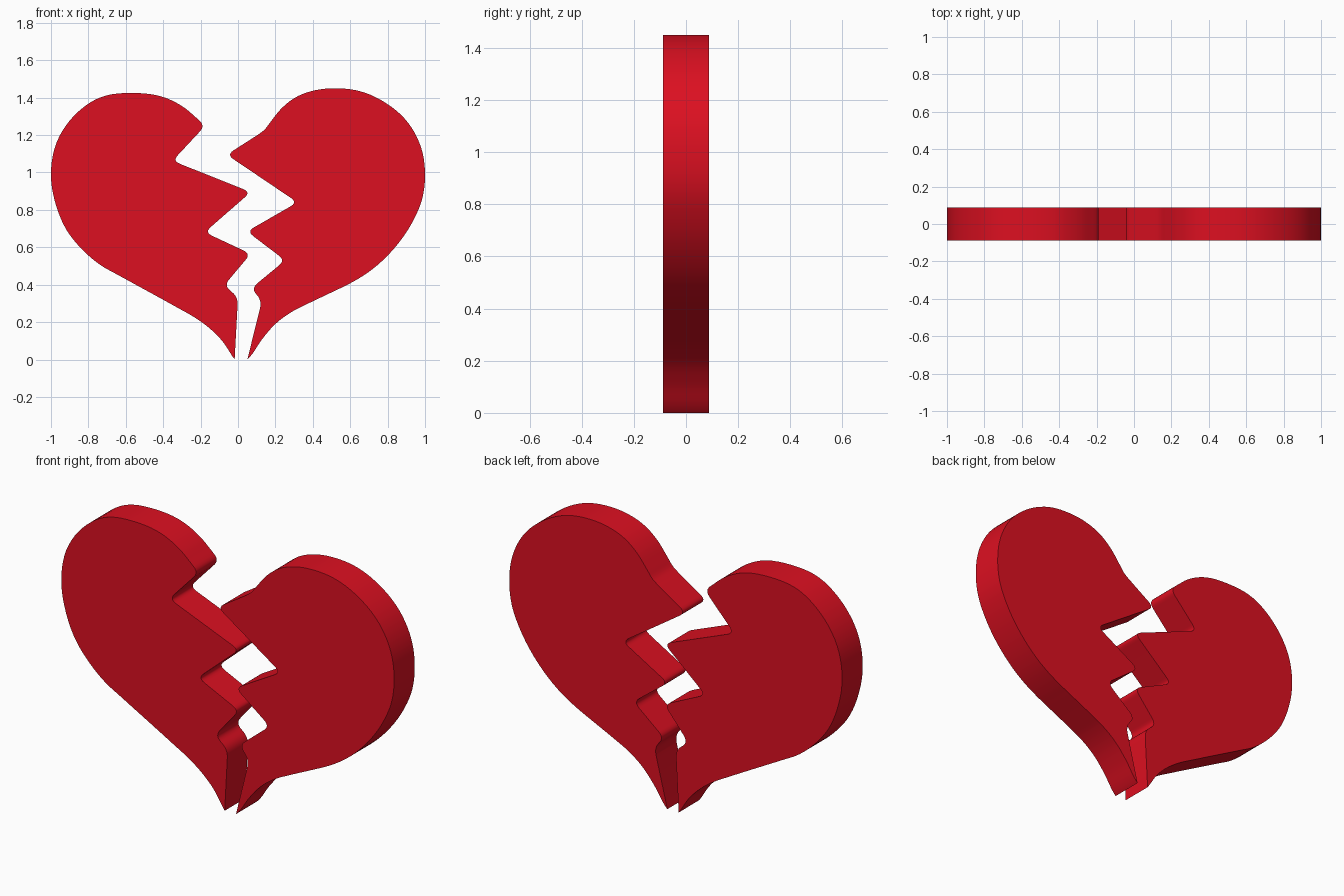
import bpy, bmesh
from mathutils import Vector
from mathutils.geometry import interpolate_bezier

if "Cube" in bpy.data.objects:
    bpy.data.objects.remove(bpy.data.objects["Cube"])

HALF_T = 0.0885

red = bpy.data.materials.new("red")
red.diffuse_color = (0.72, 0.005, 0.015, 1)
red.use_nodes = True
red.node_tree.nodes["Principled BSDF"].inputs["Base Color"].default_value = red.diffuse_color


def smooth_path(pts, steps=5):
    """Smooth curve through the points, ends left free."""
    p = [Vector(q) for q in pts]
    tan = [(p[1] - p[0]).normalized()]
    for i in range(1, len(p) - 1):
        a, b = p[i] - p[i - 1], p[i + 1] - p[i]
        tan.append((a.normalized() * b.length + b.normalized() * a.length).normalized())
    tan.append((p[-1] - p[-2]).normalized())
    out = []
    for i in range(len(p) - 1):
        h = (p[i + 1] - p[i]).length / 3
        seg = interpolate_bezier(p[i], p[i] + tan[i] * h, p[i + 1] - tan[i + 1] * h, p[i + 1], steps + 1)
        out += [Vector(v[:2]) for v in seg[:-1]]
    return out + [p[-1]]


def rounded_corners(before, pts, after, cut=0.042, steps=6):
    """Zigzag with every corner rounded off."""
    p = [Vector(before)] + [Vector(q) for q in pts] + [Vector(after)]
    out = []
    for i in range(1, len(p) - 1):
        v = p[i]
        a = v + (p[i - 1] - v).normalized() * cut
        b = v + (p[i + 1] - v).normalized() * cut
        for k in range(steps + 1):
            t = k / steps
            out.append(a * (1 - t) ** 2 + v * 2 * t * (1 - t) + b * t * t)
    return out


def heart_half(name, lobe, crack):
    outline = smooth_path(lobe) + rounded_corners(lobe[-1], crack, lobe[0])
    bm = bmesh.new()
    face = bm.faces.new([bm.verts.new((q.x, -HALF_T, q.y)) for q in outline])
    ext = bmesh.ops.extrude_face_region(bm, geom=[face], use_keep_orig=True)
    moved = [g for g in ext["geom"] if isinstance(g, bmesh.types.BMVert)]
    bmesh.ops.translate(bm, verts=moved, vec=(0, 2 * HALF_T, 0))
    bmesh.ops.recalc_face_normals(bm, faces=bm.faces)
    mesh = bpy.data.meshes.new(name)
    bm.to_mesh(mesh)
    bm.free()
    mesh.materials.append(red)
    ob = bpy.data.objects.new(name, mesh)
    bpy.context.collection.objects.link(ob)
    bpy.ops.object.select_all(action='DESELECT')
    ob.select_set(True)
    bpy.context.view_layer.objects.active = ob
    bpy.ops.object.shade_smooth_by_angle(angle=0.6)


# left half: outer lobe from crack top to tip, crack from tip back up
heart_half("left_heart_half",
           [(-0.22, 1.29), (-0.285, 1.345), (-0.39, 1.4), (-0.56, 1.425), (-0.74, 1.4),
            (-0.87, 1.31), (-0.97, 1.16), (-1, 0.99), (-0.97, 0.815), (-0.915, 0.69),
            (-0.825, 0.58), (-0.72, 0.495), (-0.66, 0.462), (-0.32, 0.275), (-0.24, 0.23),
            (-0.15, 0.165), (-0.085, 0.1), (-0.025, 0.01), (-0.018, 0)],
           [(0.0, 0.335), (-0.075, 0.395), (0.068, 0.565), (-0.178, 0.68),
            (0.068, 0.895), (-0.35, 1.062), (-0.175, 1.25)])

# right half
heart_half("right_heart_half",
           [(0.11, 1.204), (0.14, 1.227), (0.17, 1.265), (0.235, 1.345), (0.305, 1.4),
            (0.41, 1.439), (0.52, 1.45), (0.65, 1.435), (0.785, 1.375), (0.91, 1.265),
            (0.98, 1.13), (1, 0.99), (0.985, 0.86), (0.93, 0.73), (0.84, 0.6),
            (0.715, 0.48), (0.58, 0.397), (0.53, 0.373), (0.36, 0.292), (0.3, 0.262),
            (0.2, 0.19), (0.13, 0.11), (0.06, 0.01), (0.05, 0)],
           [(0.128, 0.315), (0.07, 0.38), (0.252, 0.53), (0.048, 0.685),
            (0.318, 0.84), (-0.06, 1.095)])
